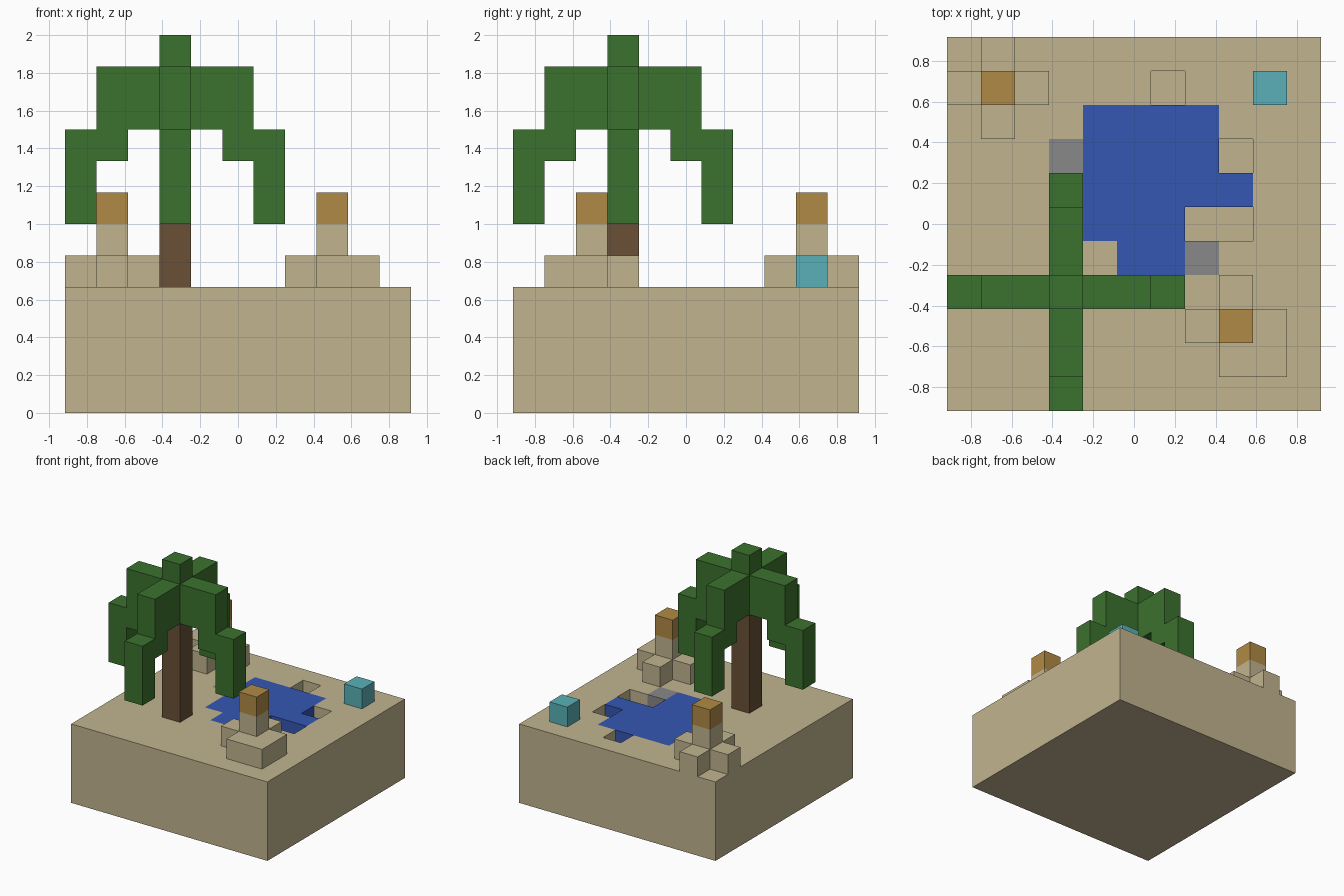
import bpy
from mathutils import Vector

if "Cube" in bpy.data.objects:
    bpy.data.objects.remove(bpy.data.objects["Cube"], do_unlink=True)

U = 1 / 6        # edge length of one block
SIDE = 11        # blocks along each side of the island
TOP = 4          # first layer above the sand


def material(name, rgb):
    """Flat material from 8-bit screen colour, converted to linear."""
    lin = [((c / 255 + 0.055) / 1.055) ** 2.4 for c in rgb]
    mat = bpy.data.materials.new(name)
    mat.use_nodes = True
    mat.diffuse_color = (*lin, 1)
    bsdf = mat.node_tree.nodes["Principled BSDF"]
    bsdf.inputs["Base Color"].default_value = (*lin, 1)
    bsdf.inputs["Roughness"].default_value = 0.9
    return mat


sand = material("sand", (193, 180, 143))
leaf = material("leaf green", (59, 113, 46))
bark = material("bark brown", (104, 80, 54))
clay = material("clay orange", (176, 138, 69))
water = material("water blue", (53, 87, 180))
stone = material("stone grey", (136, 136, 136))
crystal = material("crystal cyan", (90, 176, 183))


def box(x, y, z):
    """Set of block cells covering three inclusive ranges."""
    return {(i, j, k)
            for i in range(x[0], x[1] + 1)
            for j in range(y[0], y[1] + 1)
            for k in range(z[0], z[1] + 1)}


def layer(cells, k):
    return {(i, j, k) for i, j in cells}


parts = []


def part(name, mat, cells):
    parts.append((name, mat, cells))


# Pond, stones and empty pits set into the top layer of sand
pond = box((4, 7), (6, 8), (3, 3)) | box((4, 6), (5, 5), (3, 3))
pond |= box((5, 6), (4, 4), (3, 3)) | {(8, 6, 3)}
stones = layer([(3, 7), (7, 4)], 3)
pits = layer([(6, 9), (8, 7), (7, 5), (8, 5)], 3)
ground = box((0, SIDE - 1), (0, SIDE - 1), (0, TOP - 1))
part("sand_base", sand, ground - pond - stones - pits)
part("pond_water", water, pond)
part("pond_stones", stone, stones)

# Two sand pillars with stepped feet and clay caps
feet = {
    "back_right": ((1, 9), [(0, 9), (2, 9), (1, 8), (1, 10)]),
    "front_left": ((8, 2), [(7, 2), (9, 2), (8, 3), (8, 1), (9, 1)]),
}
for label, (centre, foot) in feet.items():
    part(label + "_pillar", sand,
         layer(foot + [centre], TOP) | layer([centre], TOP + 1))
    part(label + "_cap", clay, layer([centre], TOP + 2))

part("crystal_block", crystal, {(9, 9, TOP)})

# Palm: trunk, crown and four drooping fronds
PALM = 3
part("palm_trunk", bark, box((PALM, PALM), (PALM, PALM), (TOP, 8)))
part("palm_crown", leaf, box((PALM, PALM), (PALM, PALM), (9, 11)))
droop = {1: (9, 10), 2: (8, 10), 3: (6, 8)}   # reach: layer range
for label, dx, dy in (("left", 1, 0), ("right", -1, 0),
                      ("back", 0, 1), ("front", 0, -1)):
    part(label + "_frond", leaf,
         {(PALM + dx * r, PALM + dy * r, k)
          for r, (low, high) in droop.items()
          for k in range(low, high + 1)})

filled = set().union(*(cells for _, _, cells in parts))


def build(name, mat, cells):
    """Mesh the cells, keeping only faces that touch open air."""
    verts, faces = {}, []
    for cell in sorted(cells):
        for axis in range(3):
            for sign in (-1, 1):
                beside = list(cell)
                beside[axis] += sign
                if tuple(beside) in filled:
                    continue
                quad = []
                for p, q in ((0, 0), (1, 0), (1, 1), (0, 1)):
                    corner = list(cell)
                    corner[axis] += sign > 0
                    corner[(axis + 1) % 3] += p
                    corner[(axis + 2) % 3] += q
                    quad.append(verts.setdefault(tuple(corner), len(verts)))
                faces.append(quad if sign > 0 else quad[::-1])
    shift = Vector((SIDE / 2, SIDE / 2, 0))
    mesh = bpy.data.meshes.new(name)
    mesh.from_pydata([(Vector(v) - shift) * U for v in verts], [], faces)
    mesh.materials.append(mat)
    obj = bpy.data.objects.new(name, mesh)
    bpy.context.scene.collection.objects.link(obj)


for name, mat, cells in parts:
    build(name, mat, cells)
